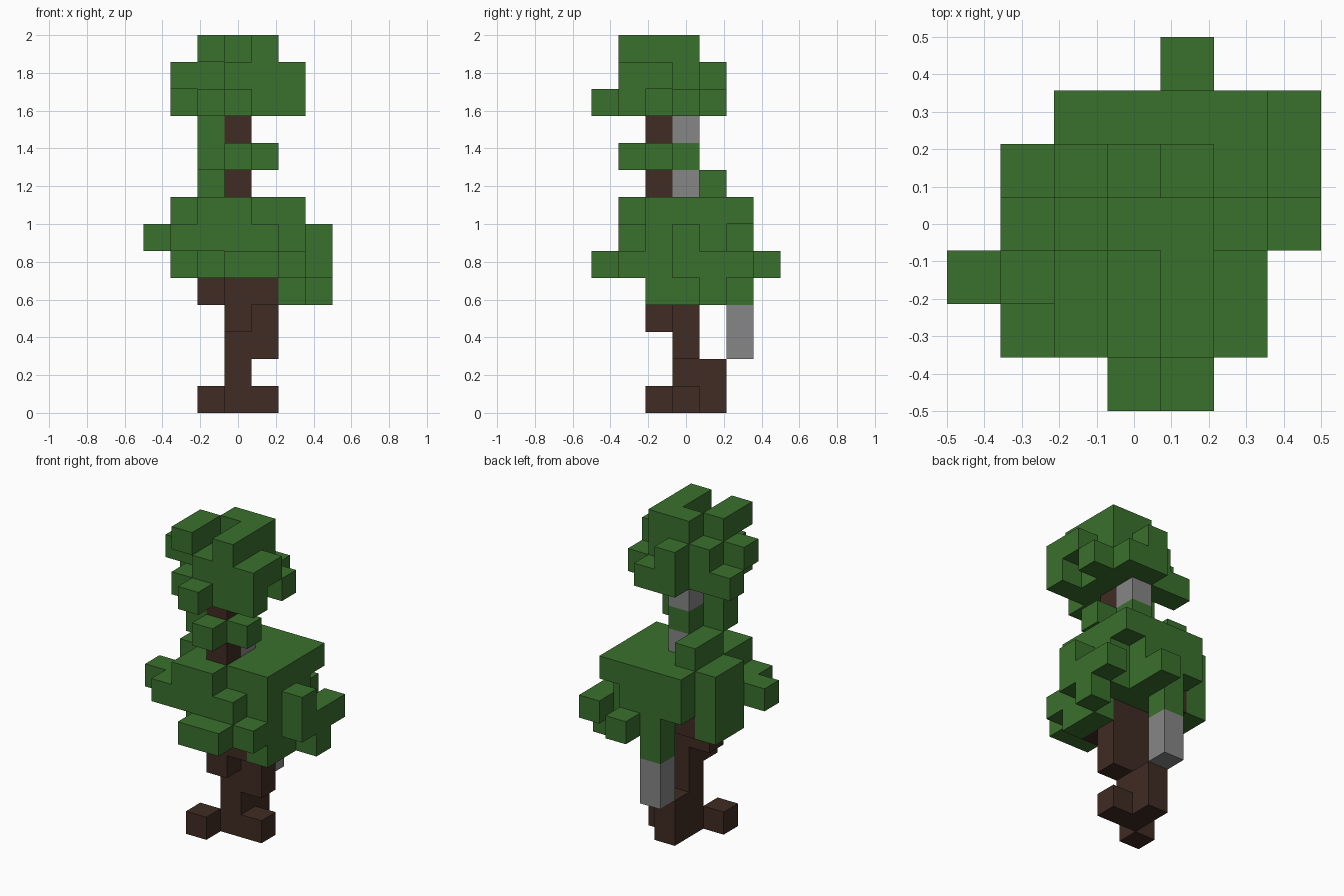
import bpy
import bmesh
import math
from mathutils import Vector

cube = bpy.data.objects.get("Cube")
if cube:
    bpy.data.objects.remove(cube, do_unlink=True)

CELL = 1 / 7      # edge length of one block
EMPTY = "......."

# Floor plans from the ground up; rows run from back to front, columns from -x to +x.
# b = bark, s = stone, g = leaves
LAYERS = [
    # roots and trunk
    [EMPTY, EMPTY, "...b...", "...bb..", "..b....", EMPTY, EMPTY],
    [EMPTY, EMPTY, "...b...", "...b...", EMPTY, EMPTY, EMPTY],
    [EMPTY, "...s...", EMPTY, "...bb..", EMPTY, EMPTY, EMPTY],
    [EMPTY, "...s...", EMPTY, "...bb..", "...b...", EMPTY, EMPTY],
    # lower crown
    [EMPTY, "...g...", "......g", "..bbbg.", "...bbg.", EMPTY, EMPTY],
    ["....g..", "...gg.g", ".gbgggg", ".gbbggg", "..gggg.", "...ggg.", "...gg.."],
    [EMPTY, "..ggg..", ".ggggg.", ".gggggg", "gggggg.", ".gggg..", EMPTY],
    [EMPTY, "..gggg.", ".ggggg.", ".ggggg.", "..gggg.", "..gg...", EMPTY],
    # bare upper trunk with side leaves
    [EMPTY, EMPTY, "..g....", "..gs...", "...b...", EMPTY, EMPTY],
    [EMPTY, EMPTY, EMPTY, "...g...", "..gbg..", "...g...", EMPTY],
    [EMPTY, EMPTY, EMPTY, "...s...", "..gb...", EMPTY, EMPTY],
    # upper crown
    [EMPTY, EMPTY, "...gg..", ".ggggg.", "..ggg..", "..gggg.", "...g..."],
    [EMPTY, EMPTY, "...g...", "..ggg..", ".ggggg.", "...ggg.", EMPTY],
    [EMPTY, EMPTY, EMPTY, "...gg..", "..g.g..", "..g.g..", EMPTY],
]


def make_material(name, color):
    mat = bpy.data.materials.new(name)
    mat.use_nodes = True
    mat.diffuse_color = color
    mat.node_tree.nodes["Principled BSDF"].inputs["Base Color"].default_value = color
    return mat


# Map every filled block to its kind
blocks = {}
for z, layer in enumerate(LAYERS):
    for row, line in enumerate(layer):
        for col, kind in enumerate(line):
            if kind != ".":
                blocks[(col - 3, 3 - row, z)] = kind

DIRECTIONS = [Vector(d) for d in
              ((1, 0, 0), (-1, 0, 0), (0, 1, 0), (0, -1, 0), (0, 0, 1), (0, 0, -1))]


def build_part(name, kind, mat, floor, ceiling):
    """Join the blocks of one kind between two layers, keeping only outer faces."""
    bm = bmesh.new()
    for cell, cell_kind in blocks.items():
        if cell_kind != kind or not floor <= cell[2] < ceiling:
            continue
        centre = Vector(cell) + Vector((0, 0, 0.5))
        for normal in DIRECTIONS:
            if tuple(int(c) for c in Vector(cell) + normal) in blocks:
                continue
            side = Vector((normal.y, normal.z, normal.x))
            up = normal.cross(side)
            corners = [side + up, up - side, -side - up, side - up]
            bm.faces.new([bm.verts.new((centre + (normal + c) / 2) * CELL)
                          for c in corners])
    bmesh.ops.remove_doubles(bm, verts=bm.verts, dist=CELL / 100)
    mesh = bpy.data.meshes.new(name)
    bm.to_mesh(mesh)
    bm.free()
    mesh.materials.append(mat)
    obj = bpy.data.objects.new(name, mesh)
    bpy.context.collection.objects.link(obj)
    return obj


bark = make_material("bark brown", (0.051, 0.025, 0.017, 1))
leaf = make_material("leaf green", (0.042, 0.162, 0.026, 1))
stone = make_material("stone grey", (0.24, 0.24, 0.24, 1))

build_part("lower_trunk", "b", bark, 0, 8)
build_part("upper_trunk", "b", bark, 8, 14)
build_part("hanging_stone", "s", stone, 0, 8)
build_part("upper_stones", "s", stone, 8, 14)
build_part("lower_crown", "g", leaf, 0, 8)
build_part("side_leaves", "g", leaf, 8, 11)
build_part("upper_crown", "g", leaf, 11, 14)
